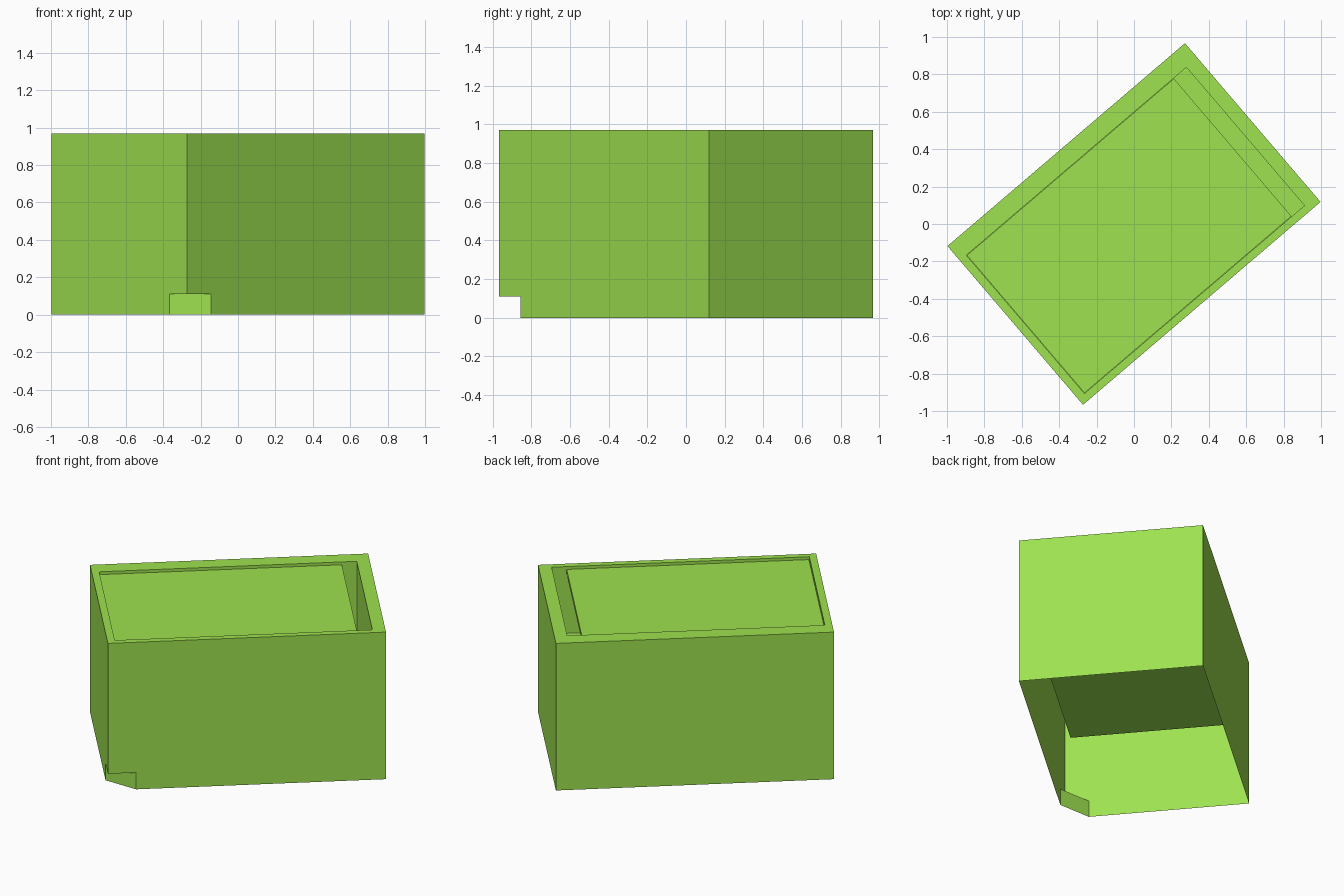
import bpy, bmesh, math
from mathutils import Matrix

cube = bpy.data.objects.get("Cube")
if cube:
    bpy.data.objects.remove(cube, do_unlink=True)

green = bpy.data.materials.new("leaf_green")
green.use_nodes = True
colour = (0.34, 0.76, 0.08, 1)
green.diffuse_color = colour
green.node_tree.nodes["Principled BSDF"].inputs["Base Color"].default_value = colour

HALF_L, HALF_W, TOP = 0.835, 0.558, 0.97
FLOOR, NOTCH_Z = 0.53, 0.11
TURN = Matrix.Rotation(math.radians(40.5), 4, 'Z')


def rect(x0, x1, y0, y1):
    """Counter-clockwise outline."""
    return [(x0, y0), (x1, y0), (x1, y1), (x0, y1)]


def cap(bm, loop, z, up=True):
    pts = loop if up else loop[::-1]
    bm.faces.new([bm.verts.new((x, y, z)) for x, y in pts])


def band(bm, low, z0, high, z1):
    """Quads joining two outlines of equal length."""
    a = [bm.verts.new((x, y, z0)) for x, y in low]
    b = [bm.verts.new((x, y, z1)) for x, y in high]
    for i in range(len(a)):
        j = (i + 1) % len(a)
        bm.faces.new((a[i], a[j], b[j], b[i]))


def finish(bm, name):
    bmesh.ops.remove_doubles(bm, verts=bm.verts, dist=0.0005)
    bm.transform(TURN)
    mesh = bpy.data.meshes.new(name)
    bm.to_mesh(mesh)
    bm.free()
    mesh.materials.append(green)
    bpy.context.collection.objects.link(bpy.data.objects.new(name, mesh))


outer = rect(-HALF_L, HALF_L, -HALF_W, HALF_W)
opening = rect(-0.79, 0.757, -0.517, 0.455)

# Outer shell, open below, with one lower corner cut off
corner = outer[0]
on_long = (-HALF_L + 0.169, -HALF_W)
on_short = (-HALF_L, -HALF_W + 0.145)
bm = bmesh.new()
lower = [on_short, on_long] + outer[1:]
band(bm, lower, 0, lower, NOTCH_Z)
cap(bm, [on_short, corner, on_long], NOTCH_Z, up=False)
band(bm, outer, NOTCH_Z, outer, TOP)
band(bm, outer, TOP, opening, TOP)
finish(bm, "outer_shell")

# Sunken tub hanging from the rim
bm = bmesh.new()
band(bm, opening, TOP, opening, FLOOR)
cap(bm, opening, FLOOR)
finish(bm, "inner_tub")

# Lid that leaves a slot at one end
bm = bmesh.new()
lid = rect(-0.788, 0.667, -0.515, 0.453)
band(bm, lid, 0.92, lid, 0.952)
cap(bm, lid, 0.952)
cap(bm, lid, 0.92, up=False)
finish(bm, "lid")
